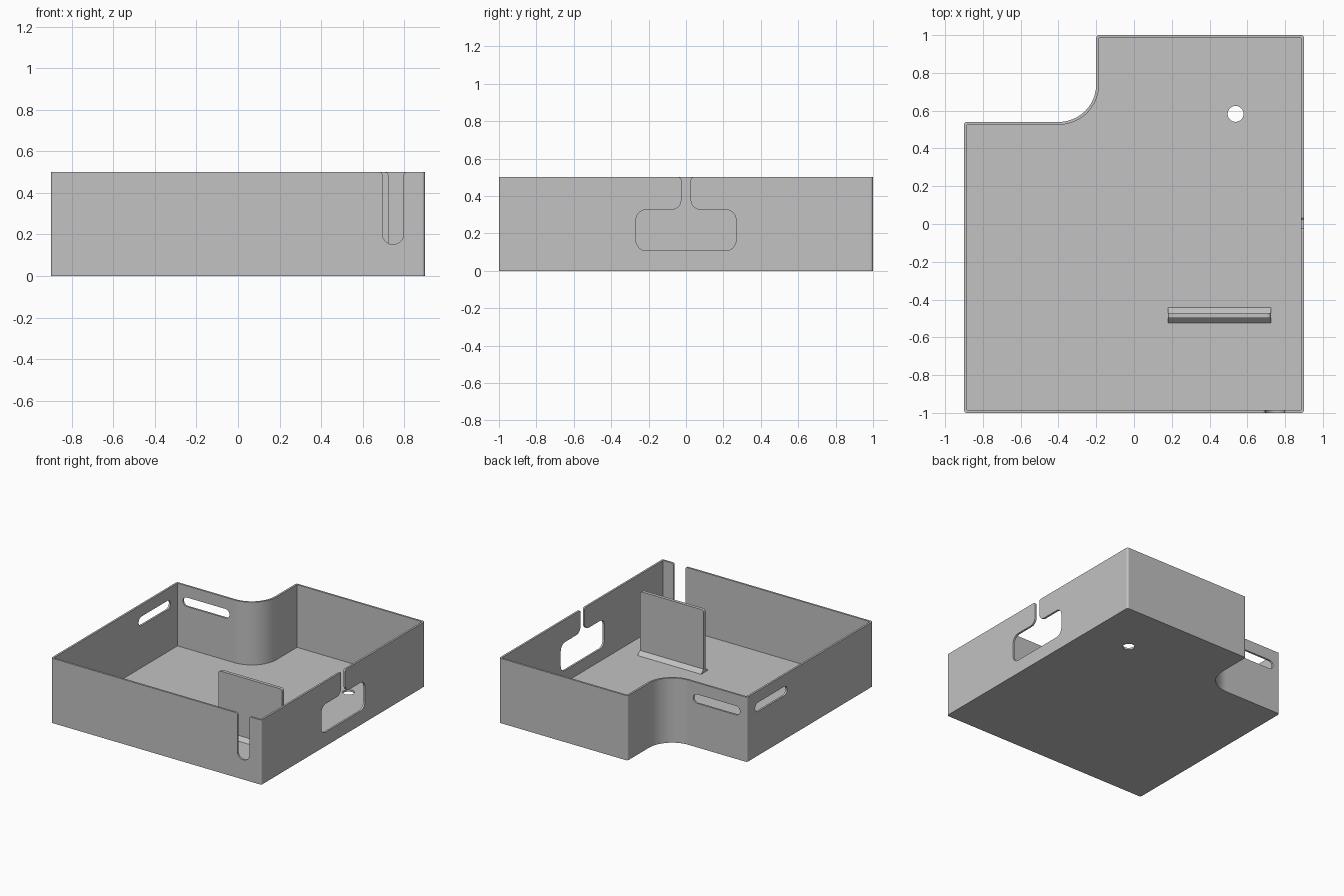
import bpy
import bmesh
from math import sin, cos, pi, radians
from mathutils import Vector

if "Cube" in bpy.data.objects:
    bpy.data.objects.remove(bpy.data.objects["Cube"], do_unlink=True)

WALL = 0.015
HEIGHT = 0.5
RIM = HEIGHT + 0.0005

grey = bpy.data.materials.new("plain grey")
grey.use_nodes = True
grey.diffuse_color = (0.54, 0.54, 0.54, 1)
grey.node_tree.nodes["Principled BSDF"].inputs["Base Color"].default_value = grey.diffuse_color


def rounded(corners, steps=8):
    """Outline from (u, v, radius) corners; rounded corners are right angles."""
    points = []
    for i, (u, v, r) in enumerate(corners):
        p = Vector((u, v))
        if r == 0:
            points.append(p)
            continue
        to_prev = (Vector(corners[i - 1][:2]) - p).normalized()
        to_next = (Vector(corners[(i + 1) % len(corners)][:2]) - p).normalized()
        centre = p + (to_prev + to_next) * r
        n = steps * 3 if r > 0.1 else steps
        for k in range(n + 1):
            a = k / n * pi / 2
            points.append(centre - to_next * r * cos(a) - to_prev * r * sin(a))
    return points


def rectangle(u0, u1, v0, v1, r=0, top_r=None):
    t = r if top_r is None else top_r
    return rounded([(u0, v0, r), (u1, v0, r), (u1, v1, t), (u0, v1, t)])


def prism(name, outline, axis, low, high):
    """Extrude an outline along an axis; the outline lies in the other two axes."""
    place = {"x": lambda u, v, w: (w, u, v),
             "y": lambda u, v, w: (u, w, v),
             "z": lambda u, v, w: (u, v, w)}[axis]
    bm = bmesh.new()
    base = bm.faces.new([bm.verts.new(place(p.x, p.y, low)) for p in outline])
    new = bmesh.ops.extrude_face_region(bm, geom=[base])["geom"]
    shift = Vector(place(0, 0, high - low))
    bmesh.ops.translate(bm, vec=shift, verts=[g for g in new if isinstance(g, bmesh.types.BMVert)])
    bmesh.ops.remove_doubles(bm, verts=bm.verts, dist=1e-5)
    bmesh.ops.recalc_face_normals(bm, faces=bm.faces)
    mesh = bpy.data.meshes.new(name)
    bm.to_mesh(mesh)
    bm.free()
    mesh.materials.append(grey)
    obj = bpy.data.objects.new(name, mesh)
    bpy.context.collection.objects.link(obj)
    return obj


def cut(obj, cutters):
    """Subtract the cutters, bake the result and delete them."""
    for c in cutters:
        mod = obj.modifiers.new(c.name, "BOOLEAN")
        mod.operation = "DIFFERENCE"
        mod.solver = "EXACT"
        mod.object = c
        c.hide_render = True
    graph = bpy.context.evaluated_depsgraph_get()
    mesh = bpy.data.meshes.new_from_object(obj.evaluated_get(graph))
    obj.modifiers.clear()
    obj.data = mesh
    for c in cutters:
        bpy.data.objects.remove(c, do_unlink=True)


def tray_outline(inset, corner, fillet):
    x, y = 0.9 - inset, 1 - inset
    nx, ny = -0.2 + inset, 0.54 - inset
    return rounded([(-x, -y, corner), (x, -y, corner), (x, y, corner),
                    (nx, y, corner), (nx, ny, fillet), (-x, ny, corner)])


# Tray shell with a notched corner
tray = prism("tray", tray_outline(0, WALL, 0.2), "z", 0, HEIGHT)
hollow = prism("hollow", tray_outline(WALL, 0, 0.2 + WALL), "z", WALL, 0.7)

# Front cable slot, open at the rim
r = 0.051
slot_l, slot_r = 0.746 - r, 0.746 + r
front_slot = prism("front_slot", rounded([
    (slot_l, 0.152, r), (slot_r, 0.152, r), (slot_r, RIM, WALL), (slot_r + 0.03, RIM, 0),
    (slot_r + 0.03, 0.6, 0), (slot_l - 0.03, 0.6, 0), (slot_l - 0.03, RIM, 0),
    (slot_l, RIM, WALL)]), "y", -1.1, -0.95)

# Side opening with a narrow neck up to the rim
half = [(0.267, 0.107, 0.055), (0.267, 0.327, 0.055), (0.025, 0.327, 0.05),
        (0.025, RIM, WALL), (0.055, RIM, 0), (0.055, 0.6, 0)]
mirrored = [(-u, v, k) for u, v, k in reversed(half)]
side_opening = prism("side_opening", rounded(half + mirrored), "x", 0.85, 1)

# Strap slots either side of the rear corner
strap_side = prism("strap_side", rectangle(0.05, 0.44, 0.34, 0.41, 0.035), "x", -1, -0.85)
strap_back = prism("strap_back", rectangle(-0.84, -0.44, 0.34, 0.41, 0.035), "y", 0.5, 0.6)

# Round hole in the floor
circle = [Vector((0.538 + 0.042 * cos(k * pi / 24), 0.583 + 0.042 * sin(k * pi / 24)))
          for k in range(48)]
floor_hole = prism("floor_hole", circle, "z", -0.1, 0.1)

cut(tray, [hollow, front_slot, side_opening, strap_side, strap_back, floor_hole])

# Upright divider with a bevelled foot
divider = prism("divider", rectangle(0.18, 0.725, 0.01, HEIGHT, 0, 0.02), "y", -0.497, -0.471)
foot = prism("divider_foot", rounded([
    (-0.525, 0.01, 0), (-0.442, 0.01, 0), (-0.442, WALL, 0), (-0.471, WALL + 0.029, 0),
    (-0.497, WALL + 0.029, 0), (-0.525, WALL, 0)]), "x", 0.18, 0.725)

# Smooth the curves, keep the flats flat
for obj in (tray, divider, foot):
    bpy.ops.object.select_all(action="DESELECT")
    obj.select_set(True)
    bpy.context.view_layer.objects.active = obj
    bpy.ops.object.shade_smooth_by_angle(angle=radians(25))
    normals = obj.modifiers.new("flat faces", "WEIGHTED_NORMAL")
    normals.keep_sharp = True
